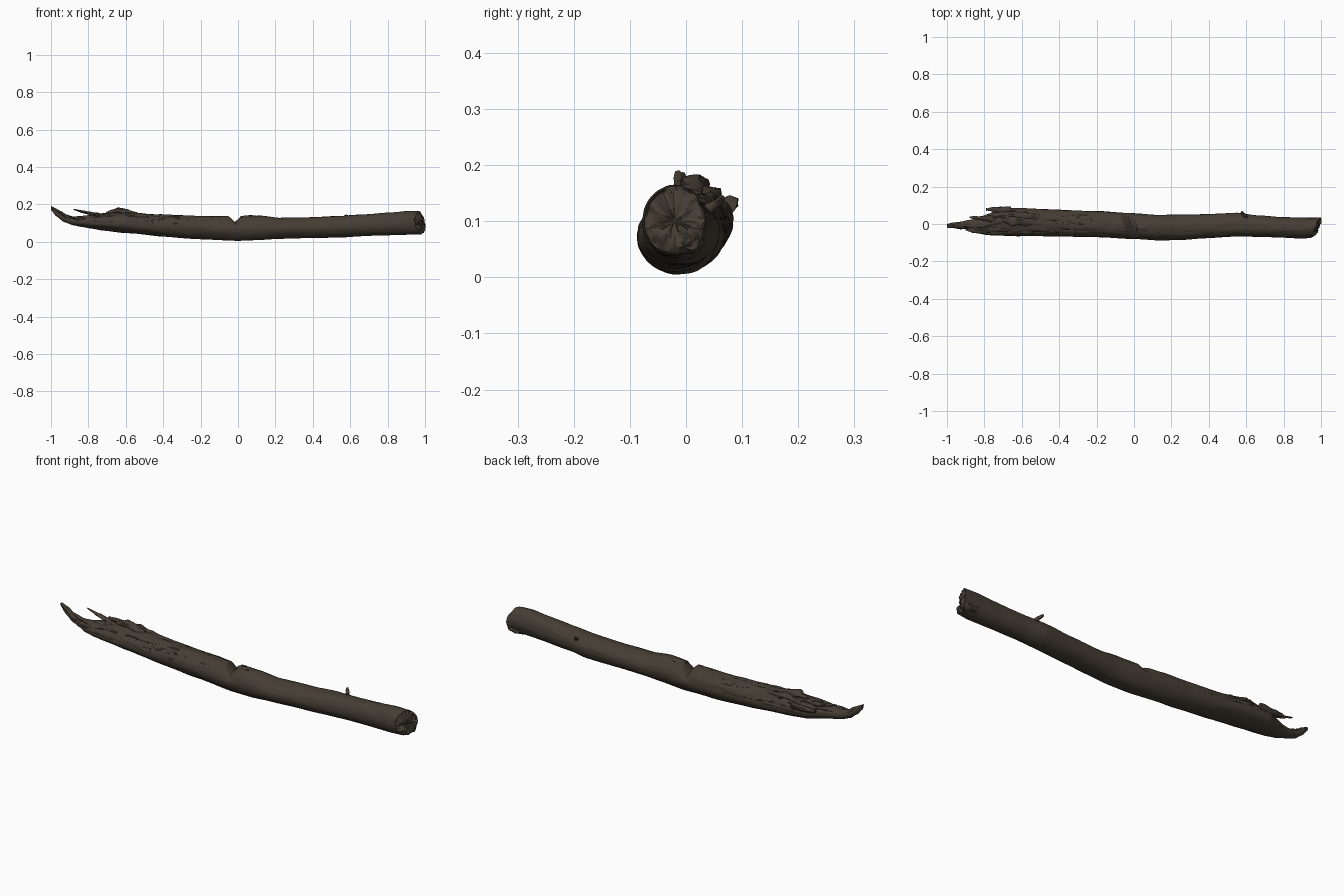
import bpy, bmesh, math
from mathutils import Vector, noise

if "Cube" in bpy.data.objects:
    bpy.data.objects.remove(bpy.data.objects["Cube"])

def material(name, rgb):
    m = bpy.data.materials.new(name)
    m.diffuse_color = (*rgb, 1)
    m.use_nodes = True
    m.node_tree.nodes["Principled BSDF"].inputs["Base Color"].default_value = m.diffuse_color
    return m

BARK = material("weathered brown", (0.060, 0.047, 0.034))
DARK = material("dark crevice", (0.026, 0.021, 0.016))

# Log outline: x, bottom z, top z, front y, back y
STATIONS = [
    (-1.00, .168, .188, -.012, .000), (-.97, .135, .175, -.018, .008),
    (-.93, .105, .150, -.022, .012), (-.88, .088, .135, -.030, .022),
    (-.84, .080, .138, -.050, .032), (-.78, .070, .145, -.060, .055),
    (-.72, .060, .152, -.063, .082), (-.60, .047, .156, -.066, .085),
    (-.40, .028, .146, -.066, .076), (-.20, .013, .138, -.070, .070),
    (.00, .005, .136, -.080, .056), (.12, .009, .140, -.087, .047),
    (.22, .016, .127, -.086, .050), (.40, .019, .132, -.076, .054),
    (.55, .023, .140, -.067, .060), (.65, .030, .146, -.068, .047),
    (.80, .034, .155, -.074, .037), (.91, .037, .165, -.078, .034),
    (.97, .040, .163, -.074, .034)]

def outline(x):
    """Smoothly interpolated bounds of the log at x."""
    for a, b in zip(STATIONS, STATIONS[1:]):
        if x <= b[0]:
            break
    t = min(1, max(0, (x - a[0]) / (b[0] - a[0])))
    t = t * .5 + .5 * t * t * (3 - 2 * t)
    return [p + (q - p) * t for p, q in zip(a[1:], b[1:])]

def fbm(x, y, z):
    return sum(noise.noise(Vector((x, y, z)) * f) / f for f in (1, 2.1, 4.3))

def link(name, bm, angle=40):
    bmesh.ops.recalc_face_normals(bm, faces=bm.faces)
    me = bpy.data.meshes.new(name)
    bm.to_mesh(me)
    bm.free()
    ob = bpy.data.objects.new(name, me)
    bpy.context.collection.objects.link(ob)
    me.materials.append(BARK)
    me.materials.append(DARK)
    bpy.context.view_layer.objects.active = ob
    ob.select_set(True)
    bpy.ops.object.shade_smooth_by_angle(angle=math.radians(angle))
    ob.select_set(False)
    return ob

# Log body: lofted rings with long furrows, rougher on the rotten top
SIDES, RINGS = 96, 380
bm = bmesh.new()
rings, depth = [], {}
for i in range(RINGS + 1):
    x = -1 + 1.97 * i / RINGS
    z0, z1, y0, y1 = outline(x)
    cy, cz, ry, rz = (y0 + y1) / 2, (z0 + z1) / 2, (y1 - y0) / 2, (z1 - z0) / 2
    ring = []
    for j in range(SIDES):
        a = 2 * math.pi * j / SIDES
        c, s = math.cos(a), math.sin(a)
        up = max(0, min(1, (s + .35) / .9))
        rot = up * max(.25, min(1, (.15 - x) / .6))
        furrow = 1 - abs(fbm(x * 3.5, c * 2.6 + 3, s * 2.6)) * 4
        cut = max(0, furrow - .35) * rot
        k = 1 + .035 * fbm(x * 4, c * 1.3, s * 1.3) - .11 * cut
        k += .05 * rot * fbm(x * 12, c * 3, s * 3 + 7)
        y, z = cy + ry * k * c, cz + rz * k * s
        # notch across the top near the middle
        n = max(0, 1 - abs(x + .02 + .25 * y) / .035) * max(0, s)
        z -= .034 * n
        # slanted, torn right-hand end
        e = max(0, (x - .87) / .10)
        dx = e * ((y + .035) * .45 + (.07 - max(z, .06)) * .12 + .012 * fbm(c * 2, s * 2, 5))
        v = bm.verts.new((x + dx, y, z))
        depth[v] = cut + n * .35
        ring.append(v)
    rings.append(ring)
for r, q in zip(rings, rings[1:]):
    for j in range(SIDES):
        k = (j + 1) % SIDES
        f = bm.faces.new((r[j], r[k], q[k], q[j]))
        f.material_index = int(sum(depth[v] for v in f.verts) / 4 > .48)
bm.faces.new(rings[0])

# Right end: knobbly broken cap made of shrinking rings
last = rings[-1]
mid = sum((v.co for v in last), Vector()) / SIDES
for t in (.93, .8, .65, .5, .35, .2, .08):
    ring = []
    for v in last if t == .93 else base:
        p = mid + (v.co - mid) * t
        p.x += .016 * fbm(p.y * 28, p.z * 28, 2) + .012 * (1 - t) - .004
        if p.z < .09:
            p.x += .012 * math.sin(math.pi * min(1, t))
        ring.append(bm.verts.new(p))
    if t == .93:
        base = last
    for j in range(SIDES):
        k = (j + 1) % SIDES
        bm.faces.new((last[j], last[k], ring[k], ring[j]))
    last = ring
bm.faces.new(last)
link("log", bm)

def splinter(name, points, radii, flat=.6, seed=0):
    """Tapered jagged sliver of wood along a path."""
    bm = bmesh.new()
    pts = [Vector(p) for p in points]
    prev, n, steps = None, 10, 6
    total = (len(pts) - 1) * steps
    for i in range(total + 1):
        s = min(i // steps, len(pts) - 2)
        t = i / steps - s
        p = pts[s].lerp(pts[s + 1], t)
        r = radii[s] + (radii[s + 1] - radii[s]) * t
        d = (pts[s + 1] - pts[s]).normalized()
        side = d.cross(Vector((0, 0, 1))).normalized()
        top = side.cross(d)
        ring = []
        for j in range(n):
            a = 2 * math.pi * j / n
            k = r * (1 + .5 * fbm(p.x * 25 + seed, math.cos(a), math.sin(a)))
            ring.append(bm.verts.new(p + side * k * math.cos(a) + top * k * flat * math.sin(a)))
        if prev:
            for j in range(n):
                m = (j + 1) % n
                bm.faces.new((prev[j], prev[m], ring[m], ring[j]))
        else:
            bm.faces.new(ring)
        prev = ring
    bm.faces.new(prev)
    link(name, bm, 50)

# Torn splinters at the left end
splinter("tip_splinter", [(-.90, -.012, .12), (-.95, -.01, .155), (-.998, -.015, .188)], [.018, .014, .005], .6, 1)
splinter("upper_splinter", [(-.74, .025, .14), (-.82, .032, .158), (-.88, .036, .174)], [.018, .011, .004], .7, 2)
splinter("back_splinter", [(-.66, .07, .125), (-.74, .078, .128), (-.79, .078, .132)], [.02, .014, .008], .9, 3)
splinter("low_splinter", [(-.78, -.035, .11), (-.86, -.035, .125), (-.90, -.03, .132)], [.02, .013, .004], .7, 4)
# Raised bark flakes on the rotten top
splinter("bark_flake", [(-.54, .012, .146), (-.64, .015, .168), (-.705, .02, .155)], [.016, .026, .007], .6, 5)
splinter("side_flake", [(-.48, .035, .138), (-.60, .042, .150), (-.69, .05, .142)], [.012, .022, .008], .6, 6)
splinter("notch_flake", [(.015, -.02, .132), (.07, -.015, .135), (.16, -.015, .128)], [.016, .018, .01], .4, 7)
# Twig stub on the back and torn lip of the right end
splinter("twig_stub", [(.60, .03, .115), (.59, .05, .13), (.575, .066, .142)], [.012, .008, .005], .9, 8)
splinter("end_lip", [(.92, .005, .065), (.97, .008, .062), (.995, .008, .06)], [.024, .022, .014], .8, 9)
